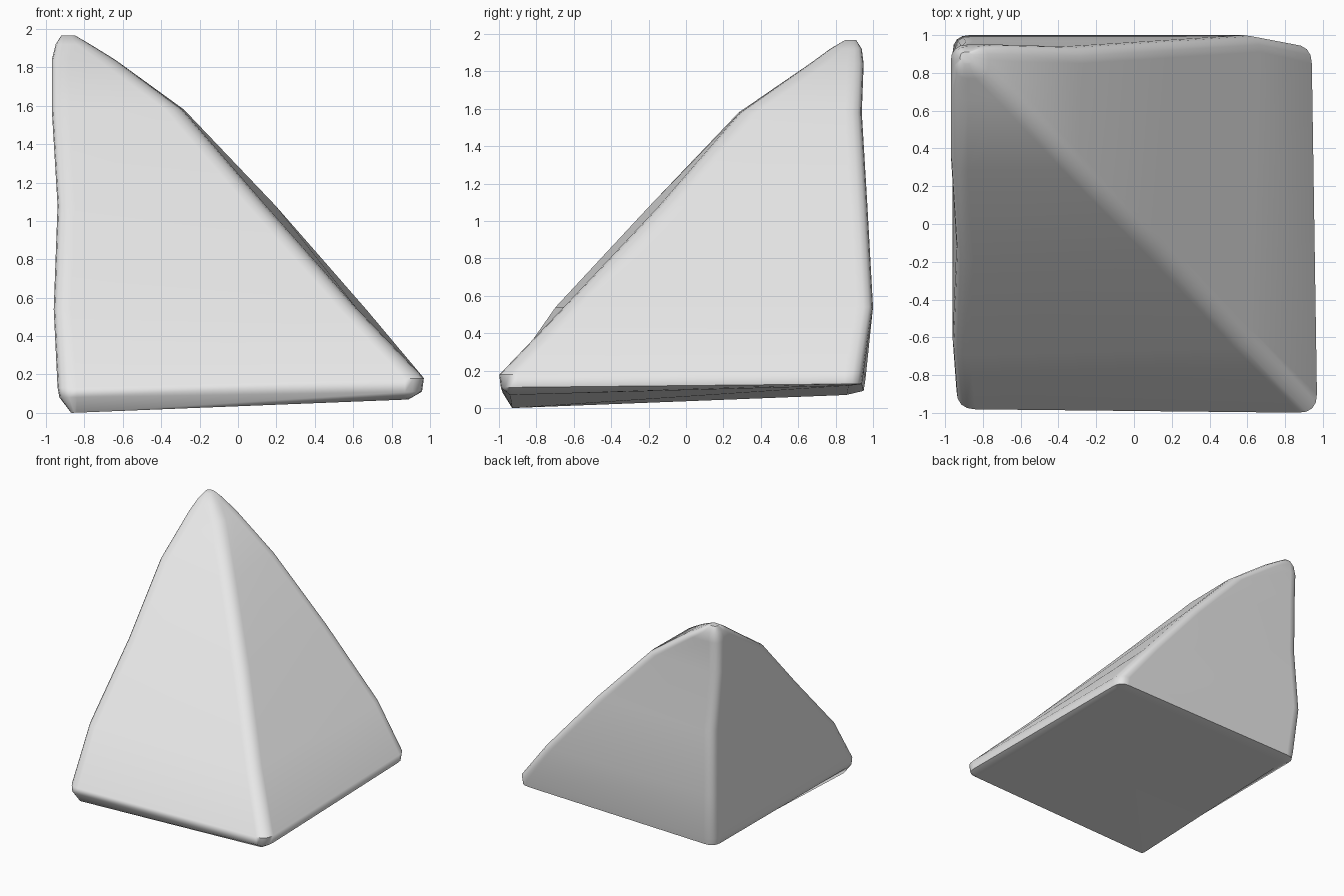
import bpy
import bmesh
import math
from mathutils import Vector

cube = bpy.data.objects.get("Cube")
if cube:
    bpy.data.objects.remove(cube, do_unlink=True)

STEPS = 4  # segments in each rounded corner


def rounded_ring(corners, radius):
    """Four corners, counter-clockwise from above, turned into a rounded outline."""
    pts = [Vector(c) for c in corners]
    ring = []
    for i, corner in enumerate(pts):
        start = corner + (pts[i - 1] - corner).normalized() * radius
        end = corner + (pts[(i + 1) % 4] - corner).normalized() * radius
        for s in range(STEPS + 1):
            t = s / STEPS
            ring.append(start * (1 - t) ** 2 + corner * 2 * t * (1 - t) + end * t ** 2)
    return ring


def level(z, left, right, front, back, flare=0.0):
    """Square section; flare pushes out the far ends of the sloping sides."""
    return [(left, front - flare, z), (right, front, z),
            (right + flare, back, z), (left, back, z)]


# Sections from the tilted underside up to the leaning tip
sections = [
    ([(-.87, -.93, 0), (.89, -.94, .07), (.87, .87, .12), (-.87, .86, .07)], .03),
    ([(-.93, -.98, .08), (.96, -.99, .11), (.93, .94, .13), (-.93, .95, .09)], .09),
    ([(-.94, -.98, .13), (.97, -1, .18), (.94, .95, .2), (-.94, .96, .15)], .1),
    (level(.54, -.96, .62, -.65, 1, .05), .09),
    (level(1.08, -.94, .14, -.14, .97, .06), .09),
    (level(1.58, -.97, -.29, .29, .94, .01), .09),
    (level(1.84, -.97, -.64, .66, .95), .09),
    (level(1.92, -.95, -.77, .77, .94), .07),
    (level(1.967, -.92, -.85, .85, .91), .025),
]

# Skin the sections into one closed body
bm = bmesh.new()
rings = [[bm.verts.new(p) for p in rounded_ring(c, r)] for c, r in sections]
for low, high in zip(rings, rings[1:]):
    n = len(low)
    for i in range(n):
        j = (i + 1) % n
        bm.faces.new((low[i], low[j], high[j], high[i]))
bm.faces.new(reversed(rings[0]))
bm.faces.new(rings[-1])
bmesh.ops.recalc_face_normals(bm, faces=bm.faces)
mesh = bpy.data.meshes.new("leaning_pyramid")
bm.to_mesh(mesh)
bm.free()

body = bpy.data.objects.new("leaning_pyramid", mesh)
bpy.context.collection.objects.link(body)

# Plain stone grey
grey = bpy.data.materials.new("light_grey")
grey.use_nodes = True
colour = (0.8, 0.8, 0.8, 1)
grey.diffuse_color = colour
grey.node_tree.nodes["Principled BSDF"].inputs["Base Color"].default_value = colour
mesh.materials.append(grey)

# Smooth rounded edges with flat-looking sides
bpy.ops.object.select_all(action="DESELECT")
body.select_set(True)
bpy.context.view_layer.objects.active = body
bpy.ops.object.shade_smooth_by_angle(angle=math.radians(50))
weighted = body.modifiers.new("flat_sides", "WEIGHTED_NORMAL")
weighted.keep_sharp = True
